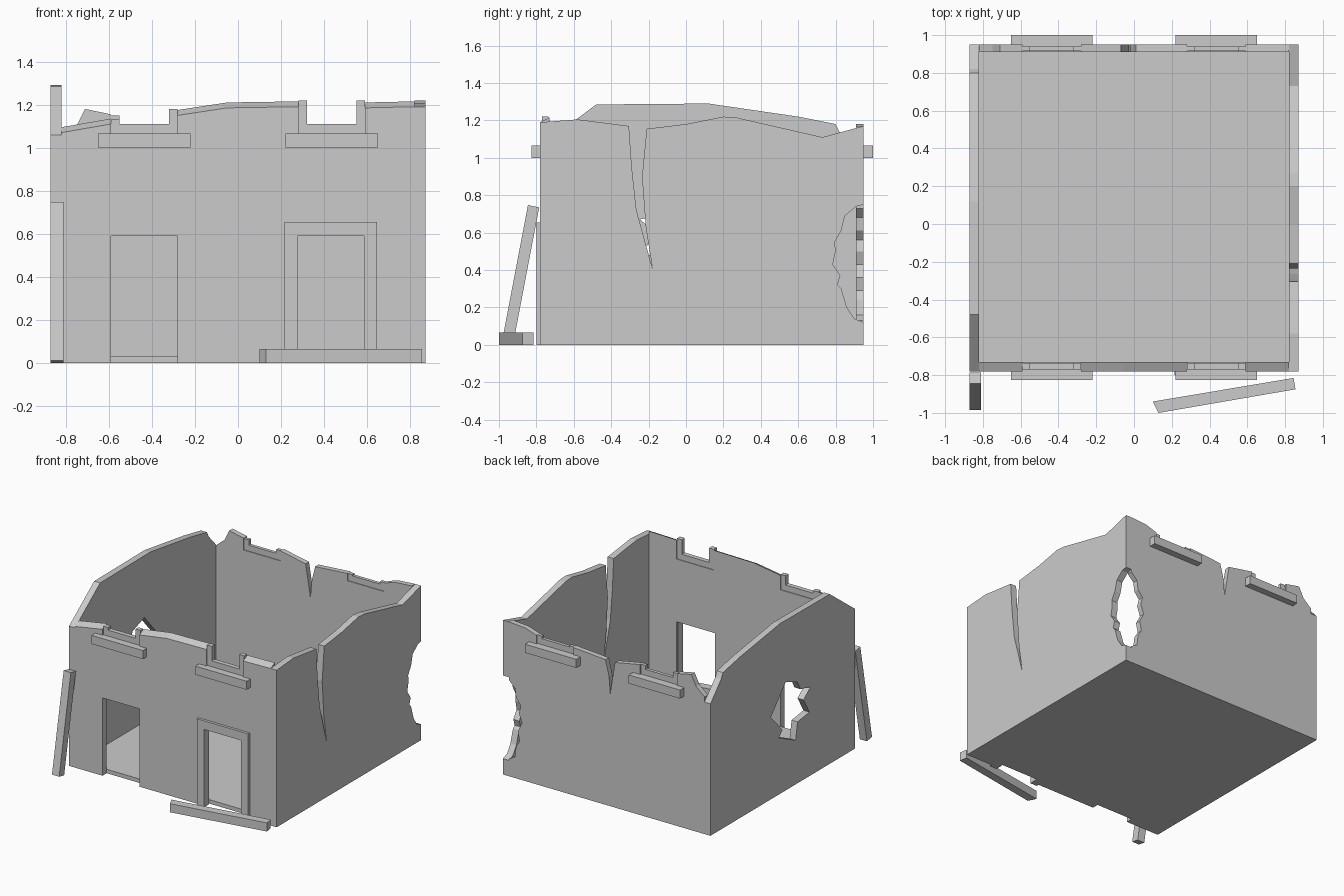
import bpy, bmesh


def plate(name, pts, axis, a, b, lift=0.0):
    """Extrude a 2D outline along an axis from a (outer) to b (inner).
    lift raises the inner top edge so broken wall tops slope."""
    def place(p, d, dz=0.0):
        u, v = p
        if axis == 'x':
            return (d, u, v + dz)
        if axis == 'y':
            return (u, d, v + dz)
        return (u, v, d)
    bm = bmesh.new()
    va = [bm.verts.new(place(p, a)) for p in pts]
    vb = [bm.verts.new(place(p, b, lift if p[1] > 1.066 else 0)) for p in pts]
    n = len(pts)
    bm.faces.new(va)
    bm.faces.new(vb[::-1])
    for i in range(n):
        j = (i + 1) % n
        bm.faces.new((va[i], vb[i], vb[j], va[j]))
    bmesh.ops.recalc_face_normals(bm, faces=bm.faces)
    me = bpy.data.meshes.new(name)
    bm.to_mesh(me)
    bm.free()
    ob = bpy.data.objects.new(name, me)
    bpy.context.collection.objects.link(ob)
    return ob


def box(name, x0, x1, y0, y1, z0, z1):
    return plate(name, [(x0, y0), (x1, y0), (x1, y1), (x0, y1)], 'z', z0, z1)


# floor slab
box("floor", -.82, .82, -.73, .91, 0, .03)

# front wall: two doorways, two broken window openings
plate("front_wall", [
    (-.82, 0), (-.59, 0), (-.59, .59), (-.28, .59), (-.28, 0),
    (.27, 0), (.27, .59), (.59, .59), (.59, 0), (.82, 0),
    (.82, 1.19), (.59, 1.185), (.59, 1.065), (.28, 1.065), (.28, 1.19),
    (-.05, 1.185), (-.28, 1.15), (-.28, 1.065), (-.59, 1.065),
    (-.59, 1.11), (-.82, 1.07)], 'y', -.78, -.73, .025)

# back wall: ragged top, crack in the middle, broken right corner
plate("back_wall", [
    (-.82, 0), (.82, 0), (.82, .13), (.77, .16), (.76, .24), (.73, .29),
    (.745, .36), (.71, .43), (.735, .5), (.72, .56), (.76, .61), (.77, .68),
    (.82, .73), (.82, 1.17), (.68, 1.16), (.59, 1.13), (.59, 1.065),
    (.28, 1.065), (.28, 1.12), (.01, 1.1), (-.02, .98), (-.03, .855),
    (-.05, .98), (-.07, 1.1), (-.28, 1.14), (-.28, 1.065), (-.59, 1.065),
    (-.59, 1.155), (-.71, 1.18), (-.75, 1.1), (-.82, 1.04)], 'y', .95, .91)

# right wall: long crack and broken back corner
plate("right_wall", [
    (-.78, 0), (.95, 0), (.95, .12), (.9, .14), (.86, .2), (.83, .3),
    (.81, .32), (.825, .37), (.785, .43), (.8, .5), (.795, .55), (.83, .61),
    (.85, .69), (.91, .74), (.95, .75), (.95, 1.17), (.73, 1.11),
    (.27, 1.215), (.2, 1.22), (0, 1.18), (-.21, 1.155), (-.235, .9),
    (-.215, .63), (-.18, .41), (-.265, .72), (-.29, .95), (-.305, 1.17),
    (-.58, 1.205), (-.78, 1.19)], 'x', .87, .82)

# left wall with a jagged hole knocked through
left = plate("left_wall", [
    (-.78, 0), (.95, 0), (.95, 1.0), (.82, 1.14), (.8, 1.18), (.6, 1.22),
    (.12, 1.29), (-.48, 1.285), (-.58, 1.21), (-.78, 1.06)], 'x', -.87, -.82)
hole = plate("hole_cutter", [
    (.227, .62), (.05, .82), (-.09, .77), (-.128, .7), (-.247, .67),
    (-.164, .605), (-.235, .485), (-.093, .465), (-.07, .335),
    (.132, .43), (.085, .473)], 'x', -.95, -.75)
hole.hide_render = True
hole.hide_viewport = True
hole.display_type = 'WIRE'
mod = left.modifiers.new("hole", 'BOOLEAN')
mod.operation = 'DIFFERENCE'
mod.solver = 'EXACT'
mod.object = hole


# broken window frames (left height, right height) and sills
def window(name, x, hl, hr, y_out, y_in, sill_out):
    l, r = x - .155, x + .155
    plate(name + "_frame", [
        (l, 1.065), (r, 1.065), (r, hr), (r - .04, hr), (r - .04, 1.11),
        (l + .04, 1.11), (l + .04, hl), (l, hl)], 'y', y_out, y_in)
    wall = -.78 if sill_out < 0 else .95
    box(name + "_sill", x - .215, x + .215, min(wall, sill_out),
        max(wall, sill_out), 1.0, 1.065)


window("front_left_window", -.435, 1.13, 1.18, -.77, -.735, -.825)
window("front_right_window", .435, 1.22, 1.22, -.77, -.735, -.825)
window("back_left_window", -.435, 1.15, 1.14, .94, .915, 1.0)
window("back_right_window", .435, 1.12, 1.13, .94, .915, 1.0)

# surround of the right doorway
plate("door_surround", [
    (.215, 0), (.275, 0), (.275, .59), (.585, .59), (.585, 0), (.645, 0),
    (.645, .655), (.215, .655)], 'y', -.80, -.74)

# loose timbers: one leaning at the left corner, one fallen in front
plate("leaning_beam", [(-.985, .012), (-.925, 0), (-.785, .735),
                       (-.845, .747)], 'x', -.87, -.81)
plate("fallen_beam", [(.13, -1.0), (.855, -.875), (.845, -.815),
                      (.1, -.94)], 'z', 0, .065)
